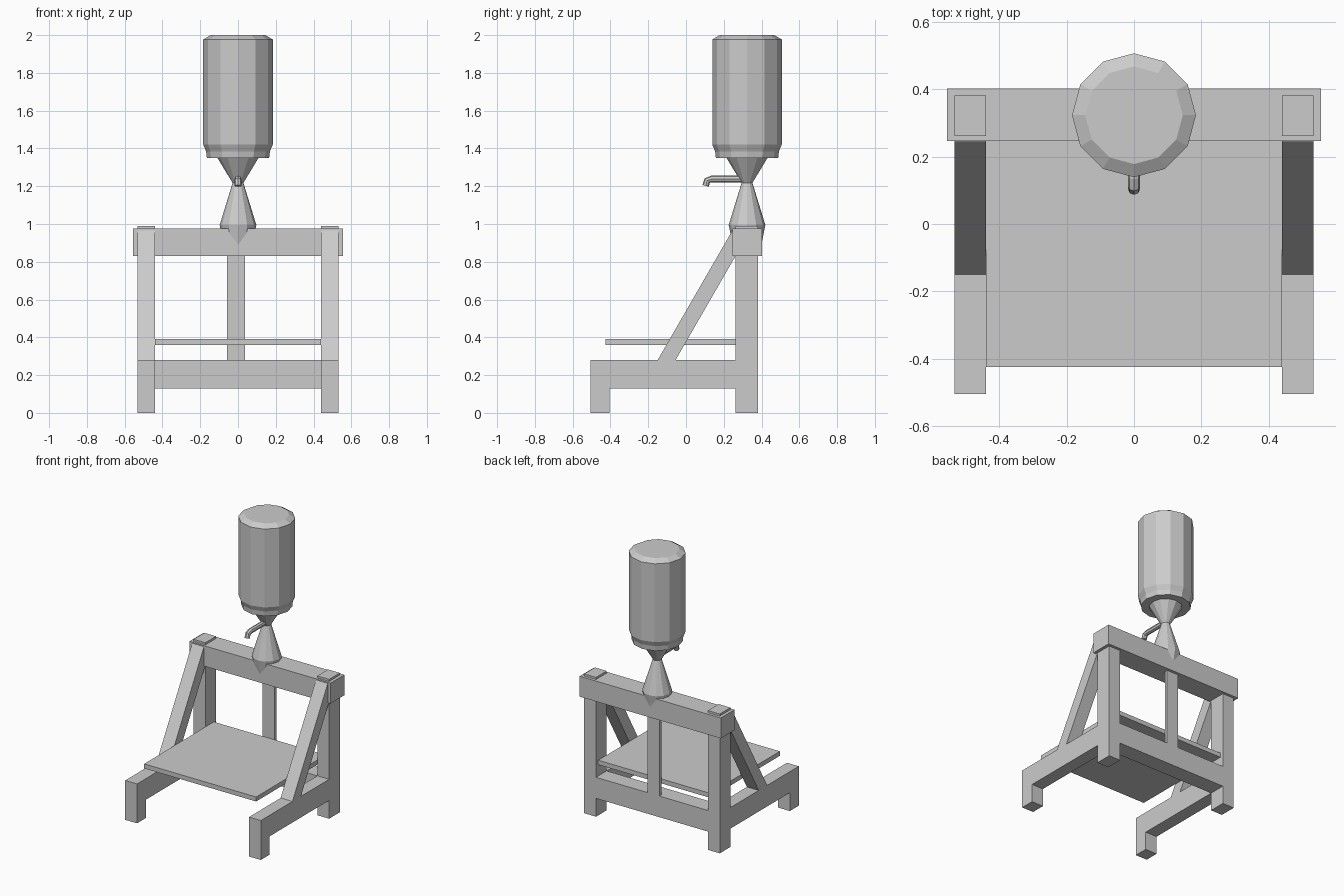
import bpy, bmesh, math
from mathutils import Vector

if "Cube" in bpy.data.objects:
    bpy.data.objects.remove(bpy.data.objects["Cube"])

grey = bpy.data.materials.new("light_grey")
grey.use_nodes = True
GREY = (0.6, 0.6, 0.6, 1)
grey.diffuse_color = GREY
grey.node_tree.nodes["Principled BSDF"].inputs["Base Color"].default_value = GREY


def finish(bm, name):
    bmesh.ops.recalc_face_normals(bm, faces=bm.faces[:])
    mesh = bpy.data.meshes.new(name)
    bm.to_mesh(mesh)
    bm.free()
    mesh.materials.append(grey)
    obj = bpy.data.objects.new(name, mesh)
    bpy.context.collection.objects.link(obj)
    return obj


def extrude_side(name, outline, x0, x1):
    """Extrude a (y, z) outline along x."""
    bm = bmesh.new()
    face = bm.faces.new([bm.verts.new((x0, y, z)) for y, z in outline])
    new = bmesh.ops.extrude_face_region(bm, geom=[face])["geom"]
    bmesh.ops.translate(bm, vec=(x1 - x0, 0, 0),
                        verts=[v for v in new if isinstance(v, bmesh.types.BMVert)])
    return finish(bm, name)


def box(name, x, y, z):
    outline = [(y[0], z[0]), (y[1], z[0]), (y[1], z[1]), (y[0], z[1])]
    return extrude_side(name, outline, x[0], x[1])


def lathe(name, profile, y, sides=12):
    """Faceted turned part from a (radius, z) profile, capped at both ends."""
    bm = bmesh.new()
    rings = []
    for r, z in profile:
        rings.append([bm.verts.new((r * math.cos(a), y + r * math.sin(a), z))
                      for a in (math.tau * i / sides for i in range(sides))])
    for low, high in zip(rings, rings[1:]):
        for i in range(sides):
            j = (i + 1) % sides
            bm.faces.new((low[i], low[j], high[j], high[i]))
    bm.faces.new(rings[0])
    bm.faces.new(rings[-1])
    return finish(bm, name)


def tube(name, path, radius, sides=8):
    """Bent tube in the x = 0 plane through (y, z) points."""
    bm = bmesh.new()
    pts = [Vector((0, y, z)) for y, z in path]
    rings = []
    for k, p in enumerate(pts):
        d = (pts[min(k + 1, len(pts) - 1)] - pts[max(k - 1, 0)]).normalized()
        up = d.cross(Vector((1, 0, 0)))
        rings.append([bm.verts.new(p + radius * (math.cos(a) * Vector((1, 0, 0)) + math.sin(a) * up))
                      for a in (math.tau * i / sides for i in range(sides))])
    for low, high in zip(rings, rings[1:]):
        for i in range(sides):
            j = (i + 1) % sides
            bm.faces.new((low[i], low[j], high[j], high[i]))
    bm.faces.new(rings[0])
    bm.faces.new(rings[-1])
    return finish(bm, name)


# Side frames: post, foot rail and sloping brace on each side
INNER, OUTER = 0.44, 0.533
POST_Y = (0.262, 0.382)
for side, s in (("left", 1), ("right", -1)):
    x = (s * INNER, s * OUTER)
    box(side + "_post", x, POST_Y, (0, 0.99))
    extrude_side(side + "_foot_rail",
                 [(-0.505, 0), (-0.405, 0), (-0.405, 0.13), (0.262, 0.13),
                  (0.262, 0.28), (-0.505, 0.28)], *x)
    extrude_side(side + "_brace",
                 [(-0.15, 0.28), (-0.055, 0.28), (0.262, 0.83), (0.262, 0.975),
                  (0.245, 0.965)], *x)

# Cross members
box("top_beam", (-0.555, 0.555), (0.247, 0.402), (0.83, 0.975))
box("lower_beam", (-INNER, INNER), POST_Y, (0.13, 0.28))
box("middle_slat", (-0.058, 0.036), (0.357, 0.382), (0.28, 0.83))
box("shelf", (-INNER, INNER), (-0.425, 0.357), (0.36, 0.392))

# Turned parts standing on the beam
CENTRE_Y = 0.323
lathe("nozzle_cone", [(0.07, 0.86), (0.097, 0.995), (0.022, 1.24)], CENTRE_Y)
lathe("funnel", [(0.018, 1.2), (0.11, 1.352)], CENTRE_Y)
lathe("tank", [(0.165, 1.35), (0.169, 1.385), (0.184, 1.42), (0.184, 1.977), (0.145, 2.0)], CENTRE_Y)
tube("spout", [(CENTRE_Y, 1.238), (0.135, 1.238), (0.112, 1.23), (0.104, 1.202)], 0.018)
